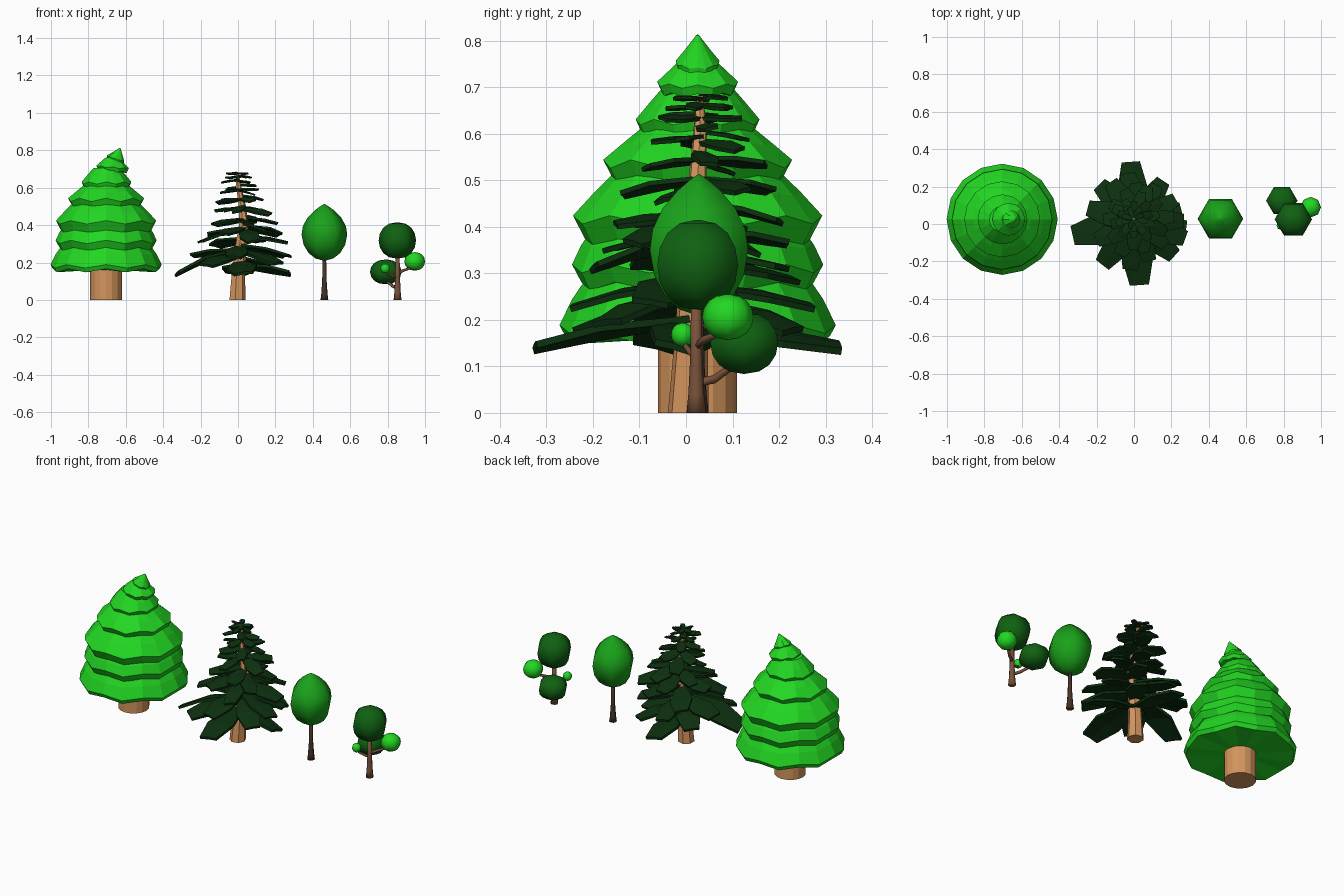
import bpy, math, random
from mathutils import Vector

if "Cube" in bpy.data.objects:
    bpy.data.objects.remove(bpy.data.objects["Cube"])

random.seed(4)
UP = Vector((0, 0, 1))


def material(name, rgb):
    m = bpy.data.materials.new(name)
    m.diffuse_color = (*rgb, 1)
    m.use_nodes = True
    m.node_tree.nodes["Principled BSDF"].inputs["Base Color"].default_value = m.diffuse_color
    return m


BRIGHT = material("bright_green", (0.016, 0.68, 0.016))
MID = material("mid_green", (0.010, 0.36, 0.010))
DARK = material("dark_green", (0.005, 0.12, 0.006))
PINE = material("pine_green", (0.004, 0.030, 0.005))
TAN = material("tan_bark", (0.66, 0.30, 0.11))
BROWN = material("brown_bark", (0.19, 0.085, 0.042))
BLACKISH = material("dark_bark", (0.06, 0.032, 0.02))


def add(name, verts, faces, mat, smooth=False):
    me = bpy.data.meshes.new(name)
    me.from_pydata([tuple(v) for v in verts], [], faces)
    me.materials.append(mat)
    me.polygons.foreach_set("use_smooth", [smooth] * len(me.polygons))
    me.update()
    ob = bpy.data.objects.new(name, me)
    bpy.context.collection.objects.link(ob)
    return ob


def skin(n, rings):
    """Quads between consecutive rings of n vertices, capped at both ends."""
    faces = [tuple(range(n))[::-1], tuple(range((rings - 1) * n, rings * n))]
    for r in range(rings - 1):
        for i in range(n):
            j = (i + 1) % n
            faces.append((r * n + i, r * n + j, (r + 1) * n + j, (r + 1) * n + i))
    return faces


def tube(name, path, n, mat, smooth=False):
    """Tapered tube through (x, y, z, radius) points."""
    pts = [Vector(p[:3]) for p in path]
    verts = []
    for k, p in enumerate(pts):
        t = pts[min(k + 1, len(pts) - 1)] - pts[max(k - 1, 0)]
        if k == 0 and p.z == 0:
            t = UP
        q = UP.rotation_difference(t.normalized())
        for i in range(n):
            a = math.tau * i / n
            verts.append(p + q @ Vector((math.cos(a), math.sin(a), 0)) * path[k][3])
    return add(name, verts, skin(n, len(pts)), mat, smooth)


def lathe(name, centre, profile, n, mat, smooth=False, wave=0, tilt=0):
    """Solid of (radius, z, dx, waviness) rings, bottom to top."""
    verts = []
    for r, z, dx, w in profile:
        for i in range(n):
            a = math.tau * i / n
            x = r * math.cos(a)
            verts.append((centre[0] + dx + x, centre[1] + r * math.sin(a),
                          centre[2] + z + tilt * x + wave * w * (-1) ** i))
    return add(name, verts, skin(n, len(profile)), mat, smooth)


# --- Large fir: stacked wavy skirts on a stout trunk ---
FX, FY = -0.705, 0.025
tube("fir_trunk", [(FX, FY, 0, 0.085), (FX, FY, 0.2, 0.085)], 16, TAN)
# widest radius, its height, rim radius, rim height, top radius, top height, shift, tilt
tiers = [
    (0.297, 0.180, 0.285, 0.157, 0.225, 0.310, 0.000, 0.0),
    (0.270, 0.310, 0.250, 0.272, 0.215, 0.410, 0.000, 0.0),
    (0.268, 0.415, 0.242, 0.365, 0.165, 0.530, 0.000, 0.0),
    (0.203, 0.535, 0.185, 0.500, 0.105, 0.625, 0.000, 0.0),
    (0.133, 0.625, 0.122, 0.600, 0.070, 0.705, 0.002, 0.0),
    (0.087, 0.708, 0.078, 0.688, 0.036, 0.760, 0.035, -0.08),
    (0.047, 0.755, 0.042, 0.738, 0.003, 0.812, 0.050, -0.32),
]
for k, (r, z, rr, rz, tr, tz, dx, tilt) in enumerate(tiers):
    mr, mz = r * 0.47 + tr * 0.53, z * 0.52 + tz * 0.48
    tip = 0.024 if k == 6 else 0.0
    lathe(f"fir_tier_{k + 1}", (FX, FY, 0),
          [(rr * 0.25, rz + 0.004, dx, 0), (rr, rz, dx, 1), (r, z, dx, 1),
           (mr + 0.01 * r / 0.3, mz, dx + tip / 2, 0.4), (tr, tz, dx + tip, 0)],
          16, BRIGHT, wave=0.009 * min(1, r / 0.2), tilt=tilt)

# --- Sparse pine: crooked trunk with drooping leaf-shaped boughs ---
trunk = [(-0.005, 0.005, 0, 0.045), (0.0, 0.01, 0.13, 0.038), (0.012, 0.015, 0.27, 0.032),
         (0.03, 0.02, 0.40, 0.027), (0.022, 0.025, 0.50, 0.020),
         (0.004, 0.03, 0.60, 0.015), (-0.005, 0.03, 0.68, 0.008)]
tube("pine_trunk", trunk, 7, TAN)


def trunk_at(z):
    for a, b in zip(trunk, trunk[1:]):
        if z <= b[2]:
            return Vector(a[:3]).lerp(Vector(b[:3]), (z - a[2]) / (b[2] - a[2]))
    return Vector(trunk[-1][:3])


def bough(verts, faces, angle, length, root_z, tip_z):
    """Slightly folded leaf: ridge line with left and right edges."""
    root = trunk_at(root_z)
    out = Vector((math.cos(angle), math.sin(angle), 0))
    side = Vector((-out.y, out.x, 0))
    roll = random.choice((-1, 1)) * random.uniform(0.08, 0.28)
    b = len(verts)
    for f, w in ((0, 0.09), (0.6, 0.24), (1, 0.15)):
        mid = root + out * f * length
        mid.z = root_z + (tip_z - root_z) * (0.7 * f if f < 1 else 1)
        w *= length
        for s in (-1, 0, 1):
            verts.append(mid + side * s * w + UP * (s * roll - abs(s) * 0.06) * w)
    for r in (0, 3):
        for c in (0, 1):
            i = b + r + c
            faces.append((i, i + 3, i + 4, i + 1))


# lowest boughs: direction in degrees -> length, droop
lowest = {94: (0.320, 0.12), 193: (0.345, 0.36), 274: (0.338, 0.17), 352: (0.275, 0.15)}
# tip height, length, droop, bough directions in degrees
layers = [
    (0.143, 0.335, 0.20, tuple(lowest)),
    (0.185, 0.295, 0.18, (56, 135, 232, 318)),
    (0.240, 0.262, 0.18, (15, 100, 165, 262, 340)),
    (0.305, 0.240, 0.18, (0, 62, 125, 205, 285)),
    (0.362, 0.215, 0.17, (30, 95, 178, 240, 315)),
    (0.415, 0.190, 0.16, (5, 75, 150, 215, 280)),
    (0.465, 0.165, 0.15, (40, 115, 190, 260, 335)),
    (0.520, 0.140, 0.13, (10, 80, 155, 225, 300)),
    (0.575, 0.115, 0.10, (50, 120, 195, 265, 340)),
    (0.620, 0.095, 0.08, (15, 90, 160, 235, 305)),
    (0.655, 0.075, 0.05, (55, 125, 200, 275, 345)),
    (0.677, 0.062, 0.00, (20, 110, 170, 250, 310)),
]
for k, (z, length, droop, angles) in enumerate(layers):
    verts, faces = [], []
    for a in angles:
        l, d, dz = length * random.uniform(0.88, 1.06), droop + random.uniform(-0.08, 0.08), 0
        if k == 0:
            l, d = lowest[a]
        elif k < 10:
            dz = random.uniform(-0.016, 0.016)
        bough(verts, faces, math.radians(a), l, z + dz + d * l, z + dz)
    ob = add(f"pine_boughs_{k + 1}", verts, faces, PINE)
    thick = ob.modifiers.new("thickness", 'SOLIDIFY')
    thick.thickness, thick.offset = 0.005 + 0.03 * length, 0

# --- Slim tree: hexagonal teardrop crown on a flared stem ---
SX, SY = 0.462, 0.028
tube("slim_trunk", [(SX, SY, 0, 0.021), (SX, SY, 0.03, 0.017), (SX, SY, 0.1, 0.012),
                    (SX, SY, 0.24, 0.009)], 8, BLACKISH, True)
lathe("slim_crown", (SX, SY, 0),
      [(0.012, 0.212, 0, 0), (0.048, 0.222, 0, 0), (0.084, 0.25, 0, 0), (0.111, 0.295, 0, 0),
       (0.122, 0.35, 0, 0), (0.115, 0.395, 0, 0), (0.090, 0.44, 0, 0), (0.053, 0.478, 0, 0),
       (0.022, 0.501, 0, 0), (0.002, 0.513, 0, 0)], 6, MID, True)

# --- Small branching tree: rounded leaf clusters on curved branches ---
BX, BY = 0.853, 0.022
tube("small_trunk", [(BX, BY, 0, 0.021), (BX, BY, 0.04, 0.017), (BX, BY, 0.12, 0.013),
                     (BX, BY, 0.25, 0.011)], 8, BROWN, True)
branches = {
    "low_branch": [(0.85, 0.025, 0.065, 0.009), (0.83, 0.06, 0.072, 0.009),
                   (0.80, 0.092, 0.095, 0.008), (0.785, 0.115, 0.14, 0.006)],
    "right_branch": [(0.85, 0.022, 0.14, 0.009), (0.885, 0.04, 0.158, 0.008),
                     (0.915, 0.065, 0.168, 0.007), (0.94, 0.09, 0.195, 0.006)],
    "left_branch": [(0.85, 0.022, 0.12, 0.008), (0.82, 0.008, 0.132, 0.007),
                    (0.797, 0.0, 0.142, 0.006), (0.786, -0.006, 0.165, 0.005)],
}
for name, path in branches.items():
    tube(name, path, 6, BROWN, True)


def cluster(name, centre, r, h, n, mat):
    """Squarish ball of leaves with n sides."""
    prof = []
    for k in range(9):
        a = -math.pi / 2 + math.pi * k / 8
        prof.append((max(0.003, r * math.cos(a) ** 0.85), h * math.sin(a), 0, 0))
    lathe(name, centre, prof, n, mat, True)


cluster("top_leaves", (0.852, 0.025, 0.318), 0.1, 0.097, 6, DARK)
cluster("low_leaves", (0.790, 0.125, 0.150), 0.084, 0.066, 6, DARK)
cluster("right_leaves", (0.945, 0.09, 0.206), 0.055, 0.049, 8, BRIGHT)
cluster("left_leaves", (0.787, -0.007, 0.168), 0.025, 0.025, 8, BRIGHT)
